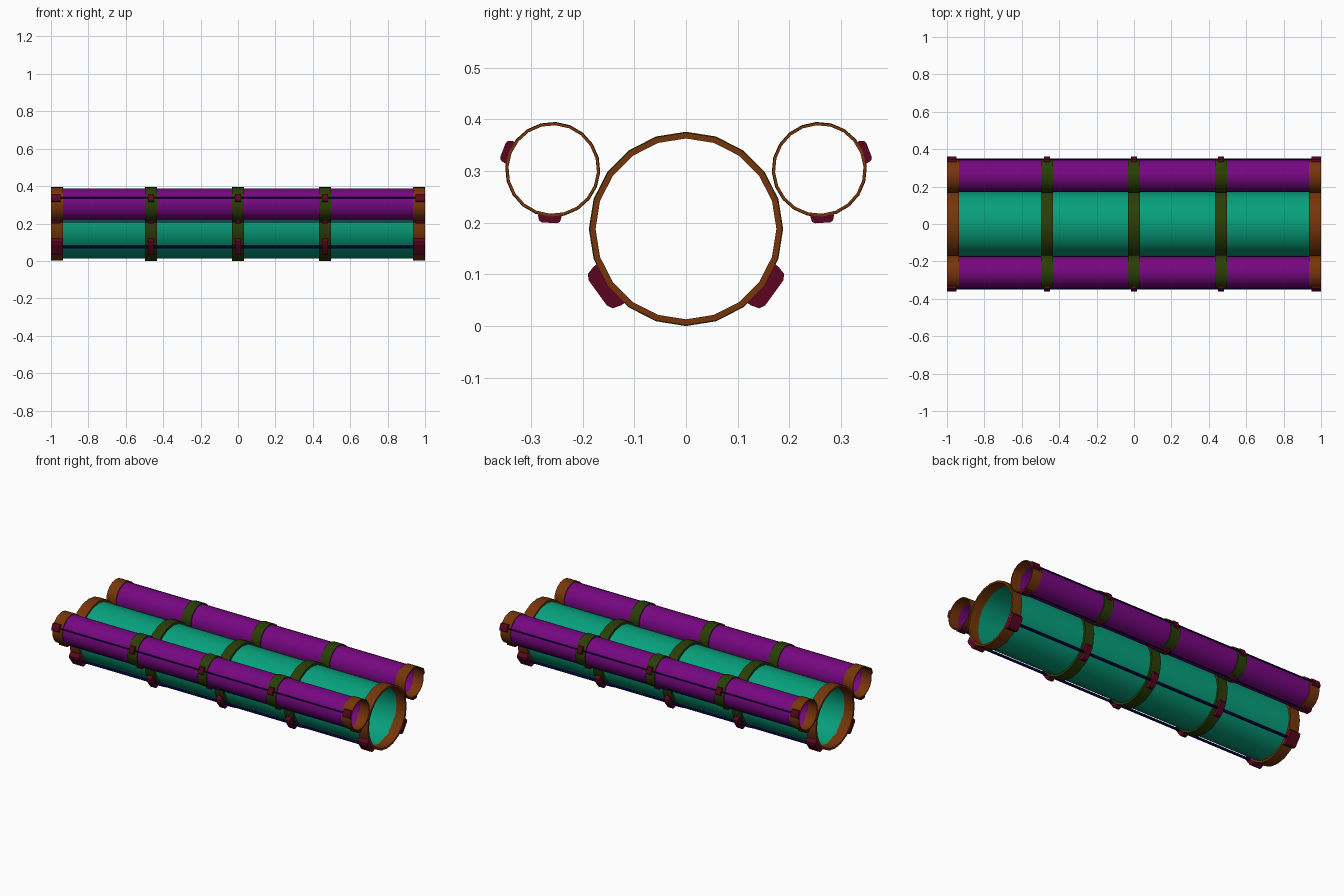
import bpy, bmesh
from math import sin, cos, pi, radians

if "Cube" in bpy.data.objects:
    bpy.data.objects.remove(bpy.data.objects["Cube"])

SIDES = 20


def material(name, rgb):
    m = bpy.data.materials.new(name)
    m.diffuse_color = [c ** 2.2 for c in rgb] + [1]
    m.use_nodes = True
    m.node_tree.nodes["Principled BSDF"].inputs["Base Color"].default_value = m.diffuse_color
    return m


TEAL = material("teal", (0.06, 0.62, 0.48))
PURPLE = material("purple", (0.46, 0.06, 0.50))
BROWN = material("brown", (0.46, 0.22, 0.07))
OLIVE = material("olive", (0.18, 0.25, 0.06))
RED = material("dark_red", (0.36, 0.05, 0.14))
NAVY = material("navy", (0.07, 0.06, 0.38))


def finish(bm, name, mat, smooth=True):
    bmesh.ops.recalc_face_normals(bm, faces=bm.faces[:])
    me = bpy.data.meshes.new(name)
    bm.to_mesh(me)
    bm.free()
    me.materials.append(mat)
    ob = bpy.data.objects.new(name, me)
    bpy.context.collection.objects.link(ob)
    if smooth:
        bpy.ops.object.select_all(action='DESELECT')
        ob.select_set(True)
        bpy.context.view_layer.objects.active = ob
        bpy.ops.object.shade_smooth_by_angle(angle=radians(30))
    return ob


def lathe(name, profile, centre, start, mat, closed=True, sides=SIDES):
    """Spin an (x, radius) profile about an axis parallel to x."""
    bm = bmesh.new()
    rings = []
    for x, r in profile:
        angles = [start + 2 * pi * i / sides for i in range(sides)]
        rings.append([bm.verts.new((x, centre[0] + r * cos(a), centre[1] + r * sin(a)))
                      for a in angles])
    pairs = list(zip(rings, rings[1:]))
    if closed:
        pairs.append((rings[-1], rings[0]))
    for a, b in pairs:
        for i in range(sides):
            j = (i + 1) % sides
            bm.faces.new((a[i], a[j], b[j], b[i]))
    return finish(bm, name, mat)


def clip(name, x, width, centre, angle, s):
    """Tapered block sitting on a band, extruded along x."""
    shape = [(0.177, -0.046), (0.188, -0.046), (0.205, -0.041), (0.211, -0.03),
             (0.211, 0.03), (0.205, 0.041), (0.188, 0.046), (0.177, 0.046)]
    bm = bmesh.new()
    ends = []
    for px in (x - width / 2, x + width / 2):
        ends.append([bm.verts.new((px,
                     centre[0] + s * (r * cos(angle) - t * sin(angle)),
                     centre[1] + s * (r * sin(angle) + t * cos(angle))))
                     for r, t in shape])
    a, b = ends
    bm.faces.new(a)
    bm.faces.new(b[::-1])
    for i in range(len(shape)):
        j = (i + 1) % len(shape)
        bm.faces.new((a[i], a[j], b[j], b[i]))
    finish(bm, name, RED, smooth=False)


def tube(label, centre, s, turn, mat):
    """One complete tube: shell, end collars, middle bands, clips and rods."""
    down = -pi / 2 + turn
    lathe(label + "_shell", [(-0.94, 0.175 * s), (0.94, 0.175 * s)],
          centre, down, mat, closed=False)

    # end collars
    ro, ri = 0.1865 * s, 0.175 * s
    for side, n in ((-1, "left"), (1, "right")):
        lathe(f"{label}_{n}_collar",
              [(side * 0.935, ri), (side * 0.935, ro), (side, ro), (side, ri)],
              centre, down, BROWN)

    # middle bands
    ro = 0.188 * s
    for i, x in enumerate((-0.465, 0, 0.465)):
        lathe(f"{label}_band_{i + 1}",
              [(x - 0.031, ri), (x - 0.031, ro), (x + 0.031, ro), (x + 0.031, ri)],
              centre, down, OLIVE)

    # two rods held by clips
    end_w = 0.065 if s == 1 else 0.05
    for k, off in enumerate((-3, 3)):
        a = down + off * 2 * pi / SIDES
        c = (centre[0] + 0.194 * s * cos(a), centre[1] + 0.194 * s * sin(a))
        lathe(f"{label}_rod_{k + 1}", [(-0.97, 0.0075 * s), (0.97, 0.0075 * s)],
              c, 0, NAVY, closed=False, sides=8)
        for i, x in enumerate((-1 + end_w / 2, -0.465, 0, 0.465, 1 - end_w / 2)):
            w = end_w if i in (0, 4) else 0.032
            clip(f"{label}_clip_{k + 1}_{i + 1}", x, w, centre, a, s)


# large middle tube and two small mirrored side tubes
tube("main_tube", (0, 0.188), 1, 0, TEAL)
tube("front_tube", (-0.258, 0.303), 0.49, -radians(57.5), PURPLE)
tube("back_tube", (0.258, 0.303), 0.49, radians(57.5), PURPLE)
